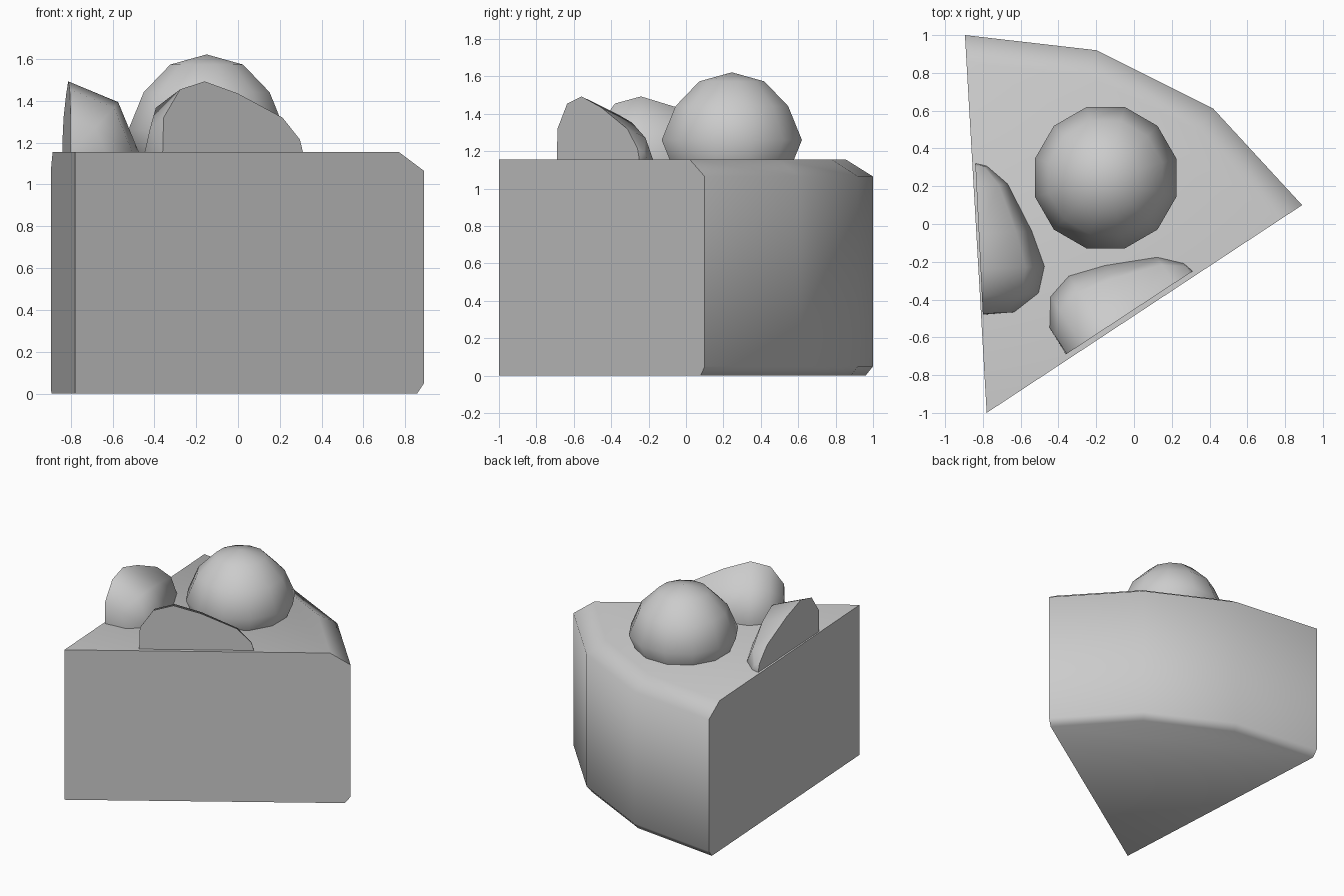
import bpy, bmesh, math
from mathutils import Vector

if "Cube" in bpy.data.objects:
    bpy.data.objects.remove(bpy.data.objects["Cube"])

grey = bpy.data.materials.new("plain_grey")
grey.use_nodes = True
colour = (0.6, 0.6, 0.6, 1)
grey.diffuse_color = colour
grey.node_tree.nodes["Principled BSDF"].inputs["Base Color"].default_value = colour

TOP = 1.155


def finish(bm, name, angle):
    bmesh.ops.remove_doubles(bm, verts=bm.verts, dist=0.0005)
    bmesh.ops.recalc_face_normals(bm, faces=bm.faces)
    mesh = bpy.data.meshes.new(name)
    bm.to_mesh(mesh)
    bm.free()
    mesh.materials.append(grey)
    obj = bpy.data.objects.new(name, mesh)
    bpy.context.collection.objects.link(obj)
    bpy.ops.object.select_all(action="DESELECT")
    obj.select_set(True)
    bpy.context.view_layer.objects.active = obj
    bpy.ops.object.shade_smooth_by_angle(angle=math.radians(angle))


def bridge(bm, a, b):
    for i in range(len(a) - 1):
        bm.faces.new((a[i], a[i + 1], b[i + 1], b[i]))


# Cake wedge: the outer arc is scaled toward the tip to form the rounded rims
def cake_slice():
    tip = Vector((-0.78, -1.0))
    arc = [Vector(p) for p in ((-0.895, 1.0), (-0.2, 0.92), (0.42, 0.61), (0.89, 0.10))]
    levels = ((0, 0.98), (0.05, 1), (1.065, 1), (TOP, 0.928))
    bm = bmesh.new()
    rows = [[bm.verts.new((*(tip + (p - tip) * s), z)) for p in arc] for z, s in levels]
    low, high = (bm.verts.new((*tip, z)) for z in (0, TOP))
    for a, b in zip(rows, rows[1:]):
        bridge(bm, a, b)
    bm.faces.new([low] + rows[0])
    bm.faces.new([high] + rows[-1])
    for end in (0, -1):
        bm.faces.new([low] + [r[end] for r in rows] + [high])
    finish(bm, "cake_slice", 70)


# Halved berry: a half-turned profile lying on its side with a flat cut face
def half_berry(name, blunt, point, side):
    profile = ((0.005, 0.165), (0.1, 0.30), (0.24, 0.338),
               (0.43, 0.28), (0.685, 0.165), (0.785, 0.06))
    start = Vector((*blunt, TOP))
    axis = (Vector((*point, TOP)) - start).normalized()
    out = Vector((-axis.y, axis.x, 0)) * side
    bm = bmesh.new()
    rings = []
    for t, r in profile:
        ring = []
        for k in range(5):
            a = math.pi / 2 - k * math.pi / 4
            ring.append(bm.verts.new(start + axis * t + out * r * math.cos(a)
                                     + Vector((0, 0, r * math.sin(a)))))
        rings.append(ring)
    for a, b in zip(rings, rings[1:]):
        bridge(bm, a, b)
    for ring, t in ((rings[0], 0), (rings[-1], 0.802)):
        pole = bm.verts.new(start + axis * t)
        for a, b in zip(ring, ring[1:]):
            bm.faces.new((a, b, pole))
    bmesh.ops.holes_fill(bm, edges=[e for e in bm.edges if e.is_boundary])
    finish(bm, name, 62)


# Round berry sunk slightly into the top
def round_berry():
    bm = bmesh.new()
    bmesh.ops.create_uvsphere(bm, u_segments=12, v_segments=6, radius=1)
    turn = math.radians(15)
    for v in bm.verts:
        x, y, z = v.co
        width = 0.36 if 0.1 < abs(z) else 0.388
        v.co = (-0.15 + width * (x * math.cos(turn) - y * math.sin(turn)),
                0.245 + width * (x * math.sin(turn) + y * math.cos(turn)),
                1.26 + 0.362 * z)
    finish(bm, "round_berry", 60)


cake_slice()
half_berry("front_half_berry", (-0.36, -0.69), (0.31, -0.25), 1)
half_berry("side_half_berry", (-0.80, -0.48), (-0.84, 0.32), -1)
round_berry()
